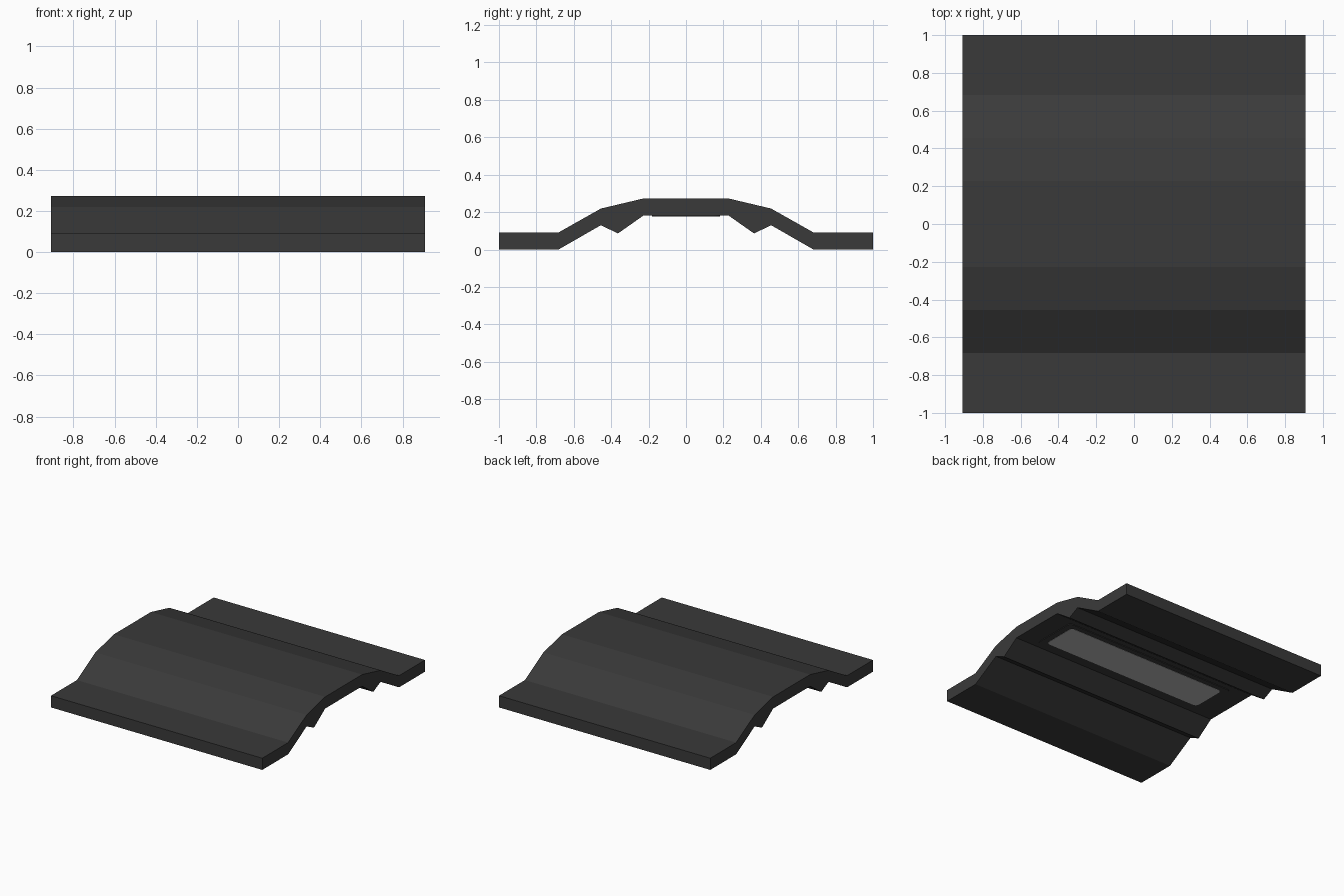
import bpy, bmesh, math

if "Cube" in bpy.data.objects:
    bpy.data.objects.remove(bpy.data.objects["Cube"])


def material(name, v):
    m = bpy.data.materials.new(name)
    m.diffuse_color = (v, v, v, 1)
    m.use_nodes = True
    m.node_tree.nodes["Principled BSDF"].inputs["Base Color"].default_value = m.diffuse_color
    return m


def extrude(name, pts, vec, mat):
    """Extrude a closed planar outline along a vector."""
    bm = bmesh.new()
    face = bm.faces.new([bm.verts.new(p) for p in pts])
    res = bmesh.ops.extrude_face_region(bm, geom=[face])
    verts = [e for e in res["geom"] if isinstance(e, bmesh.types.BMVert)]
    bmesh.ops.translate(bm, verts=verts, vec=vec)
    bmesh.ops.recalc_face_normals(bm, faces=bm.faces)
    me = bpy.data.meshes.new(name)
    bm.to_mesh(me)
    bm.free()
    me.materials.append(mat)
    ob = bpy.data.objects.new(name, me)
    bpy.context.collection.objects.link(ob)
    return ob


def rounded(w, d, r, z, n=4):
    """Rounded rectangle outline at height z."""
    pts = []
    for i, (sx, sy) in enumerate([(1, 1), (-1, 1), (-1, -1), (1, -1)]):
        for k in range(n + 1):
            a = math.pi / 2 * (i + k / n)
            pts.append((sx * (w / 2 - r) + r * math.cos(a),
                        sy * (d / 2 - r) + r * math.sin(a), z))
    return pts


rubber = material("dark_grey", 0.042)
label_grey = material("light_grey", 0.5)

# Humped body: half profile (y, z), mirrored and extruded across the width
top = [(0.227, 0.273), (0.455, 0.219), (0.682, 0.091), (1, 0.091)]
bottom = [(1, 0), (0.682, 0), (0.455, 0.13), (0.364, 0.086), (0.227, 0.182)]
half = top + bottom
outline = half + [(-y, z) for y, z in reversed(half)]
extrude("ramp_body", [(-0.909, y, z) for y, z in outline], (1.818, 0, 0), rubber)

# Thin plate under the hump, with a pale inset panel
extrude("under_plate", rounded(1.5, 0.364, 0.03, 0.177), (0, 0, 0.006), rubber)
extrude("under_panel", rounded(1.4, 0.28, 0.03, 0.1755), (0, 0, 0.003), label_grey)
